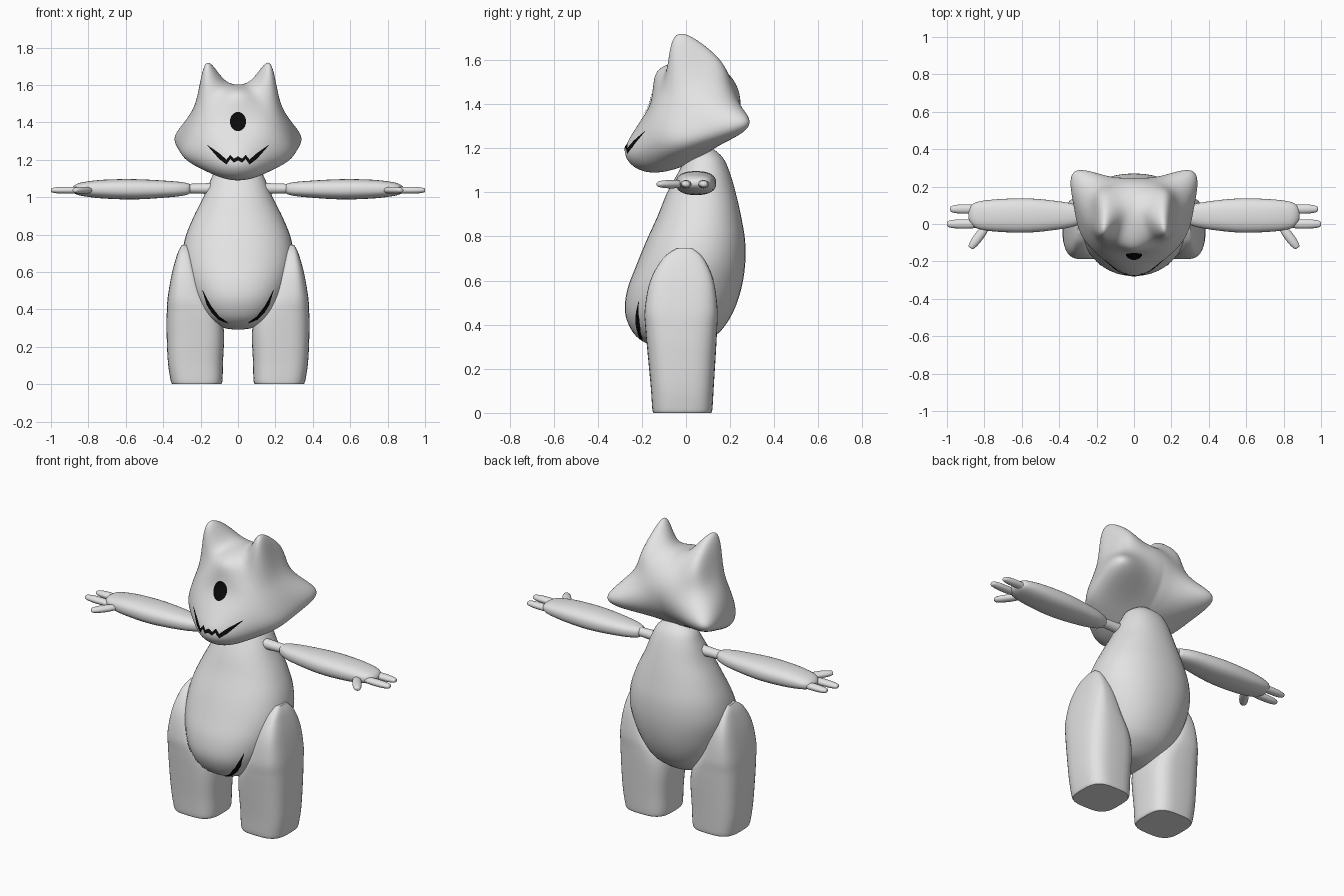
import bpy, bmesh, math
from mathutils import Vector, Matrix
from mathutils.bvhtree import BVHTree

cube = bpy.data.objects.get("Cube")
if cube:
    bpy.data.objects.remove(cube, do_unlink=True)


def material(name, rgb):
    m = bpy.data.materials.new(name)
    m.use_nodes = True
    color = (*rgb, 1)
    m.diffuse_color = color
    bsdf = m.node_tree.nodes["Principled BSDF"]
    bsdf.inputs["Base Color"].default_value = color
    bsdf.inputs["Roughness"].default_value = 0.8
    return m


GREY = material("light grey", (0.77, 0.77, 0.77))
BLACK = material("black", (0.003, 0.003, 0.003))


def finish(name, bm, mat, closed=True):
    """Turn a bmesh into a smooth object and return its surface tree."""
    if closed:
        bmesh.ops.recalc_face_normals(bm, faces=bm.faces)
    bm.normal_update()
    tree = BVHTree.FromBMesh(bm)
    mesh = bpy.data.meshes.new(name)
    bm.to_mesh(mesh)
    bm.free()
    mesh.materials.append(mat)
    obj = bpy.data.objects.new(name, mesh)
    bpy.context.collection.objects.link(obj)
    bpy.ops.object.select_all(action="DESELECT")
    obj.select_set(True)
    bpy.context.view_layer.objects.active = obj
    bpy.ops.object.shade_smooth_by_angle(angle=math.radians(50))
    return tree


def spline(rows, steps=5):
    """Catmull-Rom interpolation through the given sections."""
    rows = [Vector(r) for r in rows]
    out = []
    for i in range(len(rows) - 1):
        p0, p1 = rows[max(i - 1, 0)], rows[i]
        p2, p3 = rows[i + 1], rows[min(i + 2, len(rows) - 1)]
        for k in range(steps):
            t = k / steps
            out.append(0.5 * (2 * p1 + (p2 - p0) * t
                              + (2 * p0 - 5 * p1 + 4 * p2 - p3) * t ** 2
                              + (3 * p1 - p0 - 3 * p2 + p3) * t ** 3))
    return out + [rows[-1]]


def loft(name, sections, place, power=2, n=40):
    """Skin rounded sections (t, a_min, a_max, b_min, b_max)."""
    bm = bmesh.new()
    rings = []
    for t, a0, a1, b0, b1 in spline(sections):
        ring = []
        for k in range(n):
            ang = 2 * math.pi * k / n
            c, s = math.cos(ang), math.sin(ang)
            u = math.copysign(abs(c) ** (2 / power), c)
            v = math.copysign(abs(s) ** (2 / power), s)
            ring.append(bm.verts.new(place(t, (a0 + a1 + (a1 - a0) * u) / 2,
                                           (b0 + b1 + (b1 - b0) * v) / 2)))
        rings.append(ring)
    for r, q in zip(rings, rings[1:]):
        for k in range(n):
            j = (k + 1) % n
            bm.faces.new((r[k], r[j], q[j], q[k]))
    bm.faces.new(rings[0])
    bm.faces.new(rings[-1])
    return finish(name, bm, GREY)


def decal(name, points, tree, rows=5, steps=6):
    """Thin painted plate; points are (x, z_low, z_high) from -x to +x."""
    pts = [Vector(p) for p in points]
    cols = [a.lerp(b, k / steps) for a, b in zip(pts, pts[1:]) for k in range(steps)]
    cols.append(pts[-1])
    bm = bmesh.new()
    grid = []
    for x, lo, hi in cols:
        line = []
        for j in range(rows):
            start = Vector((x, -1, lo + (hi - lo) * j / (rows - 1)))
            hit, normal, _, _ = tree.ray_cast(start, Vector((0, 1, 0)))
            if hit is None:
                hit, normal, _, _ = tree.find_nearest(start)
            line.append(bm.verts.new(hit + normal * 0.004))
        grid.append(line)
    for a, b in zip(grid, grid[1:]):
        for j in range(rows - 1):
            bm.faces.new((a[j], b[j], b[j + 1], a[j + 1]))
    finish(name, bm, BLACK, closed=False)


# Pear-shaped body
body = loft("body", [
    (0.293, -0.09, 0.0, -0.03, 0.03), (0.302, -0.14, 0.05, -0.08, 0.08),
    (0.33, -0.205, 0.105, -0.145, 0.145), (0.38, -0.25, 0.165, -0.2, 0.2),
    (0.46, -0.277, 0.215, -0.245, 0.245), (0.56, -0.266, 0.25, -0.28, 0.28),
    (0.67, -0.225, 0.268, -0.298, 0.298), (0.78, -0.18, 0.268, -0.283, 0.283),
    (0.89, -0.13, 0.25, -0.24, 0.24), (1.0, -0.085, 0.225, -0.185, 0.185),
    (1.1, -0.03, 0.195, -0.143, 0.143), (1.16, 0.0, 0.165, -0.11, 0.11),
    (1.2, 0.05, 0.12, -0.05, 0.05)], lambda t, a, b: (b, a, t), power=2.2)

# Head: leaning ellipsoid with pulled ears, ridges, cheeks, jowls, brow and snout
PULLS = [  # origin, offset, falloff radii, turn of the falloff about z
    ((0.15, 0.014, 1.55), (0.015, -0.055, 0.157), (0.06, 0.1, 0.09), 30),
    ((0.15, 0.12, 1.53), (0.02, 0.03, 0.04), (0.07, 0.08, 0.08), 0),
    ((0.203, 0.135, 1.305), (0.115, 0.14, 0.0), (0.12, 0.125, 0.11), 0),
    ((0.20, -0.02, 1.22), (0.06, 0.01, 0.0), (0.1, 0.12, 0.1), 0),
    ((0.0, -0.08, 1.54), (0.0, -0.035, 0.01), (0.1, 0.08, 0.08), 0),
    ((0.0, -0.19, 1.39), (0.0, 0.022, 0.0), (0.14, 0.1, 0.08), 0),
    ((0.0, -0.24, 1.18), (0.0, -0.038, 0.0), (0.14, 0.12, 0.09), 0),
]
bm = bmesh.new()
bmesh.ops.create_icosphere(bm, subdivisions=6, radius=1)
for v in bm.verts:
    u, d, w = v.co
    p = Vector((0.26 * abs(u), 0.013 + 0.09 * w - 0.06 * w * w + 0.22 * d,
                1.345 + 0.255 * w))
    q = p.copy()
    for origin, offset, radii, turn in PULLS:
        gap = Matrix.Rotation(math.radians(-turn), 3, "Z") @ (p - Vector(origin))
        q += Vector(offset) * math.exp(-sum((g / r) ** 2 for g, r in zip(gap, radii)))
    # Ease the sideways pull to nothing at the middle plane
    q.x = p.x + (q.x - p.x) * min(1, p.x / 0.05)
    v.co = (math.copysign(q.x, u), q.y, q.z)
head = finish("head", bm, GREY)

# Single eye and jagged grin
eye = []
for k in range(17):
    ang = math.pi * (1 - k / 16)
    h = 0.052 * math.sin(ang)
    eye.append((0.043 * math.cos(ang), 1.403 - h, 1.403 + h))
decal("eye", eye, head, steps=2)

grin = [(0.022, 1.185, 1.205), (0.04, 1.203, 1.225), (0.06, 1.175, 1.2),
        (0.1, 1.205, 1.235), (0.16, 1.273, 1.277)]
decal("mouth", [(-x, a, b) for x, a, b in reversed(grin)]
      + [(0, 1.195, 1.217)] + grin, head)

crease = [(0.055, 0.328, 0.334), (0.1, 0.346, 0.366), (0.14, 0.385, 0.418),
          (0.165, 0.425, 0.462), (0.187, 0.498, 0.506)]

for side, s in (("left", 1), ("right", -1)):
    # Crease painted on the belly
    marks = [(s * x, a, b) for x, a, b in crease]
    decal(side + "_belly_mark", sorted(marks), body)

    # Boxy leg whose top thins out against the hip
    loft(side + "_leg", [
        (0.0, 0.09, 0.352, -0.148, 0.115), (0.02, 0.083, 0.36, -0.153, 0.12),
        (0.12, 0.08, 0.375, -0.16, 0.126), (0.28, 0.075, 0.382, -0.175, 0.136),
        (0.38, 0.1, 0.381, -0.184, 0.141), (0.47, 0.16, 0.375, -0.187, 0.143),
        (0.6, 0.215, 0.352, -0.162, 0.125), (0.7, 0.25, 0.323, -0.105, 0.08),
        (0.745, 0.27, 0.3, -0.045, 0.03)],
        lambda t, a, b: (s * a, b, t), power=3.2)

    # Thin upper arm and padded forearm
    loft(side + "_shoulder", [
        (0.08, 0.015, 0.085, 1.01, 1.082), (0.18, 0.022, 0.08, 1.018, 1.074),
        (0.32, 0.025, 0.075, 1.022, 1.07)],
        lambda t, a, b: (s * t, a, b), n=24)
    loft(side + "_forearm", [
        (0.255, 0.025, 0.075, 1.025, 1.065), (0.275, 0.005, 0.09, 1.012, 1.076),
        (0.36, -0.022, 0.115, 1.0, 1.086), (0.55, -0.045, 0.136, 0.988, 1.096),
        (0.72, -0.042, 0.133, 0.993, 1.093), (0.83, -0.027, 0.12, 1.006, 1.08),
        (0.87, 0.0, 0.1, 1.018, 1.066), (0.885, 0.03, 0.07, 1.032, 1.05)],
        lambda t, a, b: (s * t, a, b), power=2.4, n=32)

    # Two blunt fingers and a thumb
    profile = [(-1, 0.3), (-0.9, 0.7), (-0.4, 1), (0.4, 1), (0.9, 0.7), (1, 0.3)]
    for part, x, y, length, turn in (("finger_back", 0.895, 0.08, 0.088, 0),
                                     ("finger_front", 0.91, 0.0, 0.09, 0),
                                     ("thumb", 0.83, -0.068, 0.075, -0.93)):
        pose = (Matrix.Translation((s * x, y, 1.037))
                @ Matrix.Rotation(s * turn, 4, "Z")
                @ Matrix.Diagonal((s * length, 0.024, 0.018, 1)))
        loft(side + "_" + part, [(t, -r, r, -r, r) for t, r in profile],
             lambda t, a, b: pose @ Vector((t, a, b)), n=20)
